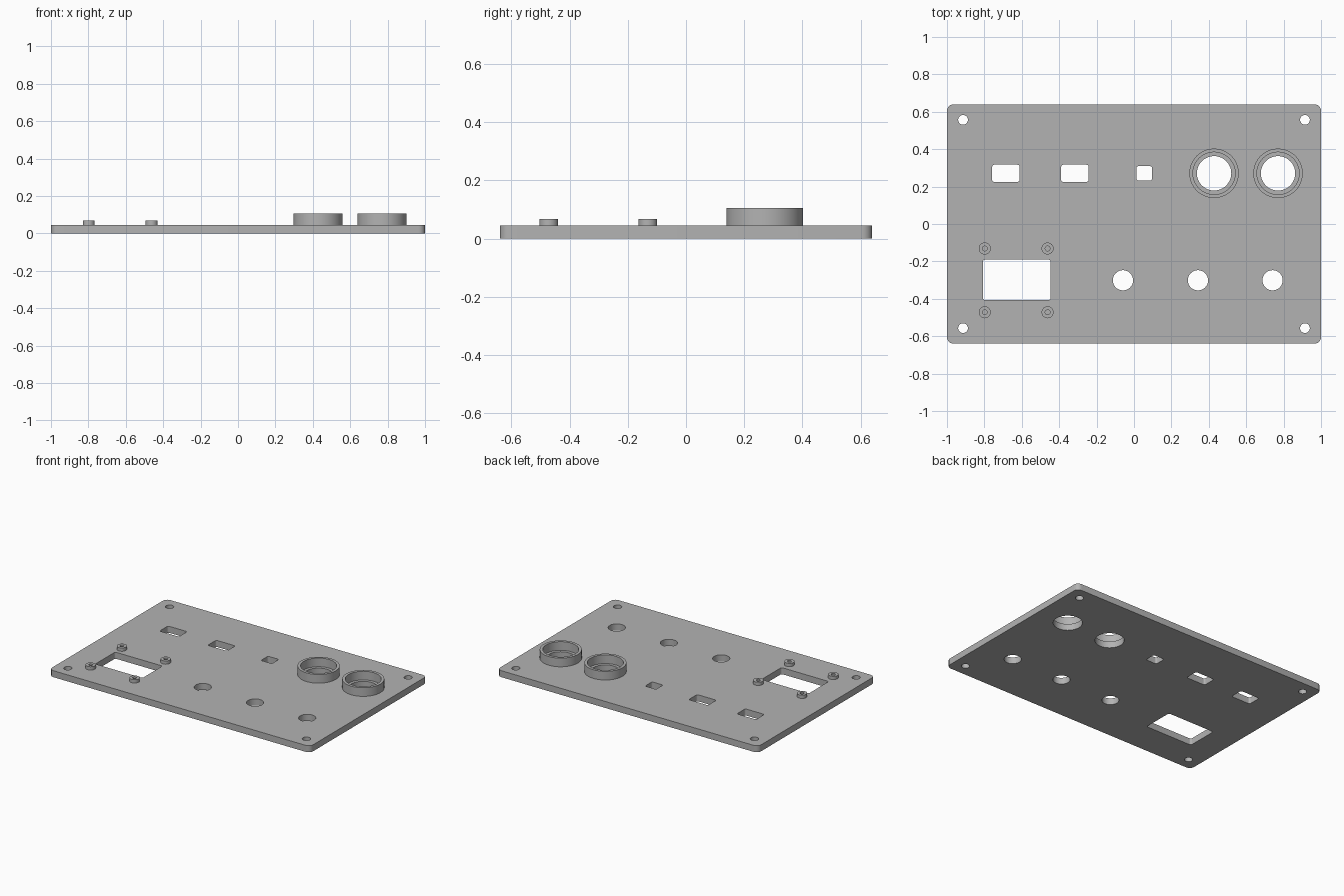
import bpy, bmesh, math

if "Cube" in bpy.data.objects:
    bpy.data.objects.remove(bpy.data.objects["Cube"])

PLATE_TOP = 0.045

grey = bpy.data.materials.new("light grey")
grey.diffuse_color = (0.45, 0.45, 0.45, 1)
grey.use_nodes = True
grey.node_tree.nodes["Principled BSDF"].inputs["Base Color"].default_value = grey.diffuse_color


def circle(x, y, r, n=48):
    return [(x + r * math.cos(2 * math.pi * i / n),
             y + r * math.sin(2 * math.pi * i / n)) for i in range(n)]


def rounded_rect(x, y, w, h, r, n=6):
    pts = []
    for k, (sx, sy) in enumerate([(1, 1), (-1, 1), (-1, -1), (1, -1)]):
        cx, cy = x + sx * (w / 2 - r), y + sy * (h / 2 - r)
        for i in range(n + 1):
            a = math.pi / 2 * (k + i / n)
            pts.append((cx + r * math.cos(a), cy + r * math.sin(a)))
    return pts


def extrude_outline(name, loops, z0, z1):
    """Filled outline with holes, extruded from z0 to z1."""
    curve = bpy.data.curves.new(name, 'CURVE')
    curve.dimensions = '2D'
    curve.fill_mode = 'BOTH'
    curve.extrude = (z1 - z0) / 2
    for pts in loops:
        spline = curve.splines.new('POLY')
        spline.points.add(len(pts) - 1)
        for p, (x, y) in zip(spline.points, pts):
            p.co = (x, y, 0, 1)
        spline.use_cyclic_u = True
    obj = bpy.data.objects.new(name, curve)
    bpy.context.collection.objects.link(obj)
    bpy.ops.object.select_all(action='DESELECT')
    obj.select_set(True)
    bpy.context.view_layer.objects.active = obj
    bpy.ops.object.convert(target='MESH')
    obj = bpy.context.view_layer.objects.active

    # Weld caps to walls and lift to height
    bm = bmesh.new()
    bm.from_mesh(obj.data)
    bmesh.ops.remove_doubles(bm, verts=bm.verts, dist=1e-5)
    bmesh.ops.recalc_face_normals(bm, faces=bm.faces)
    bmesh.ops.translate(bm, verts=bm.verts, vec=(0, 0, (z0 + z1) / 2))
    bm.to_mesh(obj.data)
    bm.free()
    obj.data.materials.clear()
    obj.data.materials.append(grey)
    bpy.ops.object.shade_smooth_by_angle(angle=math.radians(30))
    return obj


# Panel plate with all its cutouts
ring_spots = [(0.428, 0.271), (0.77, 0.271)]
loops = [rounded_rect(0, 0, 2, 1.28, 0.035)]
loops += [circle(sx * 0.914, sy * 0.557, 0.026, 32) for sx in (-1, 1) for sy in (-1, 1)]
loops += [rounded_rect(x, 0.271, 0.147, 0.092, 0.012) for x in (-0.685, -0.316)]
loops.append(rounded_rect(0.055, 0.271, 0.084, 0.077, 0.012))
loops += [circle(x, y, 0.092) for x, y in ring_spots]
loops += [circle(x, -0.301, 0.054) for x in (-0.059, 0.342, 0.741)]
loops.append(rounded_rect(-0.627, -0.299, 0.362, 0.217, 0.012))
extrude_outline("panel_plate", loops, 0, PLATE_TOP)

# Raised collars around the large holes
for i, (x, y) in enumerate(ring_spots):
    extrude_outline(f"collar_{i + 1}", [circle(x, y, 0.132, 64), circle(x, y, 0.113, 64)],
                    PLATE_TOP, 0.105)

# Hollow standoffs around the display window
for i, (x, y) in enumerate([(x, y) for x in (-0.798, -0.462) for y in (-0.131, -0.472)]):
    extrude_outline(f"standoff_{i + 1}", [circle(x, y, 0.032, 32), circle(x, y, 0.013, 32)],
                    PLATE_TOP, 0.068)
